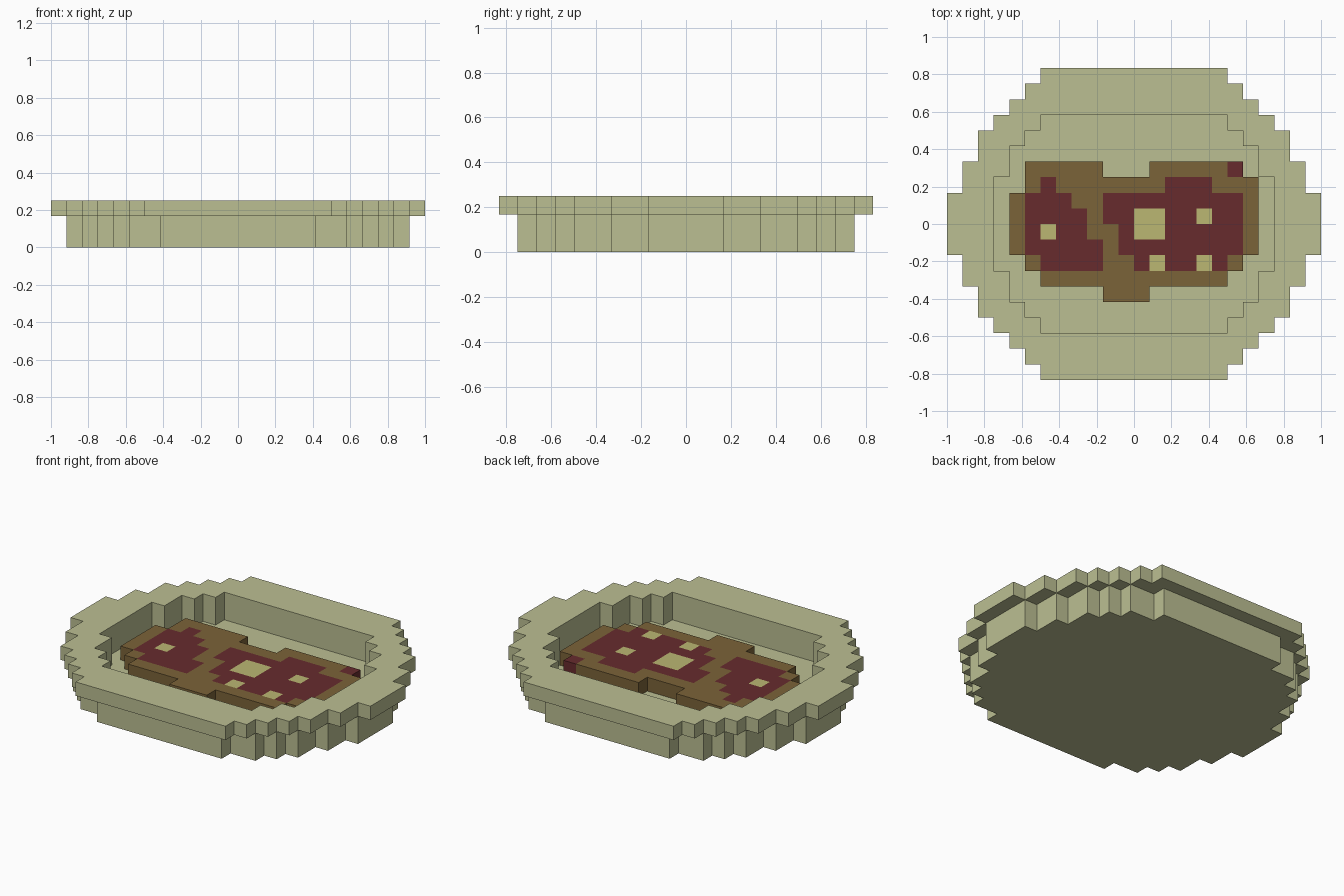
import bpy
import bmesh
from mathutils import Vector

UNIT = 1 / 12  # edge length of one block

cube = bpy.data.objects.get("Cube")
if cube:
    bpy.data.objects.remove(cube, do_unlink=True)


def make_material(name, rgb):
    colour = (*rgb, 1)
    mat = bpy.data.materials.new(name)
    mat.use_nodes = True
    mat.diffuse_color = colour
    shader = next(n for n in mat.node_tree.nodes if n.type == "BSDF_PRINCIPLED")
    shader.inputs["Base Color"].default_value = colour
    shader.inputs["Roughness"].default_value = 0.9
    return mat


clay = make_material("pale_clay", (0.50, 0.52, 0.29))
crust = make_material("brown_crust", (0.198, 0.125, 0.04))
sauce = make_material("dark_red_sauce", (0.136, 0.024, 0.027))
cheese = make_material("yellow_cheese", (0.497, 0.474, 0.171))


def stepped_oval(half_widths):
    """Block columns of a symmetric oval, given half widths from the middle row outward."""
    return {(x, y)
            for row, half in enumerate(half_widths)
            for y in (row, -row - 1)
            for x in range(-half, half)}


def build_blocks(name, blocks, materials):
    """Skin a {(x, y, z): material index} block set, keeping only exposed faces."""
    bm = bmesh.new()
    for cell, index in blocks.items():
        centre = Vector(cell) + Vector((0.5, 0.5, 0.5))
        for axis in range(3):
            for sign in (-1, 1):
                normal = Vector((0, 0, 0))
                normal[axis] = sign
                neighbour = tuple(int(a + b) for a, b in zip(cell, normal))
                if neighbour in blocks:
                    continue
                side = Vector((0, 0, 0))
                side[(axis + 1) % 3] = 1
                up = normal.cross(side)
                corners = (-side - up, side - up, side + up, up - side)
                face = bm.faces.new([bm.verts.new((centre + (normal + c) / 2) * UNIT)
                                     for c in corners])
                face.material_index = index
    # Weld the blocks and merge flat areas of one colour
    bmesh.ops.remove_doubles(bm, verts=bm.verts, dist=UNIT / 100)
    bmesh.ops.dissolve_limit(bm, angle_limit=0.01, verts=bm.verts, edges=bm.edges,
                             delimit={"MATERIAL", "NORMAL"})
    bmesh.ops.triangulate(bm, faces=[f for f in bm.faces if len(f.verts) > 4])
    mesh = bpy.data.meshes.new(name)
    bm.to_mesh(mesh)
    bm.free()
    for mat in materials:
        mesh.materials.append(mat)
    obj = bpy.data.objects.new(name, mesh)
    bpy.context.collection.objects.link(obj)
    return obj


# Dish: solid base, hollow wall, overhanging rim
body = stepped_oval([11, 11, 10, 10, 9, 9, 8, 7, 5])
rim = stepped_oval([12, 12, 11, 11, 10, 10, 9, 8, 7, 6])
hollow = stepped_oval([9, 9, 9, 8, 8, 7, 6])
layers = (body, body - hollow, rim - hollow)
dish = {(x, y, z): 0 for z, layer in enumerate(layers) for x, y in layer}
build_blocks("dish", dish, [clay])

# Filling: one block thick, back row first; b = crust, r = sauce, c = cheese
FILLING = (
    ".bbbbb...bbbbbr.",
    ".brbbbbbbbrrrbbb",
    "brrrbbrrrrrrrrrb",
    "brrrrbrrccrrcrrb",
    "brcrrbbrccrrrrrb",
    "brrrrrbrrrrrrrrb",
    ".brrrrbbrcrrcrb.",
    "..bbbbbbbbbbbb..",
    "......bbb.......",
)
filling = {(col - 8, 3 - row, 1): "brc".index(mark)
           for row, line in enumerate(FILLING)
           for col, mark in enumerate(line) if mark != "."}
build_blocks("filling", filling, [crust, sauce, cheese])
